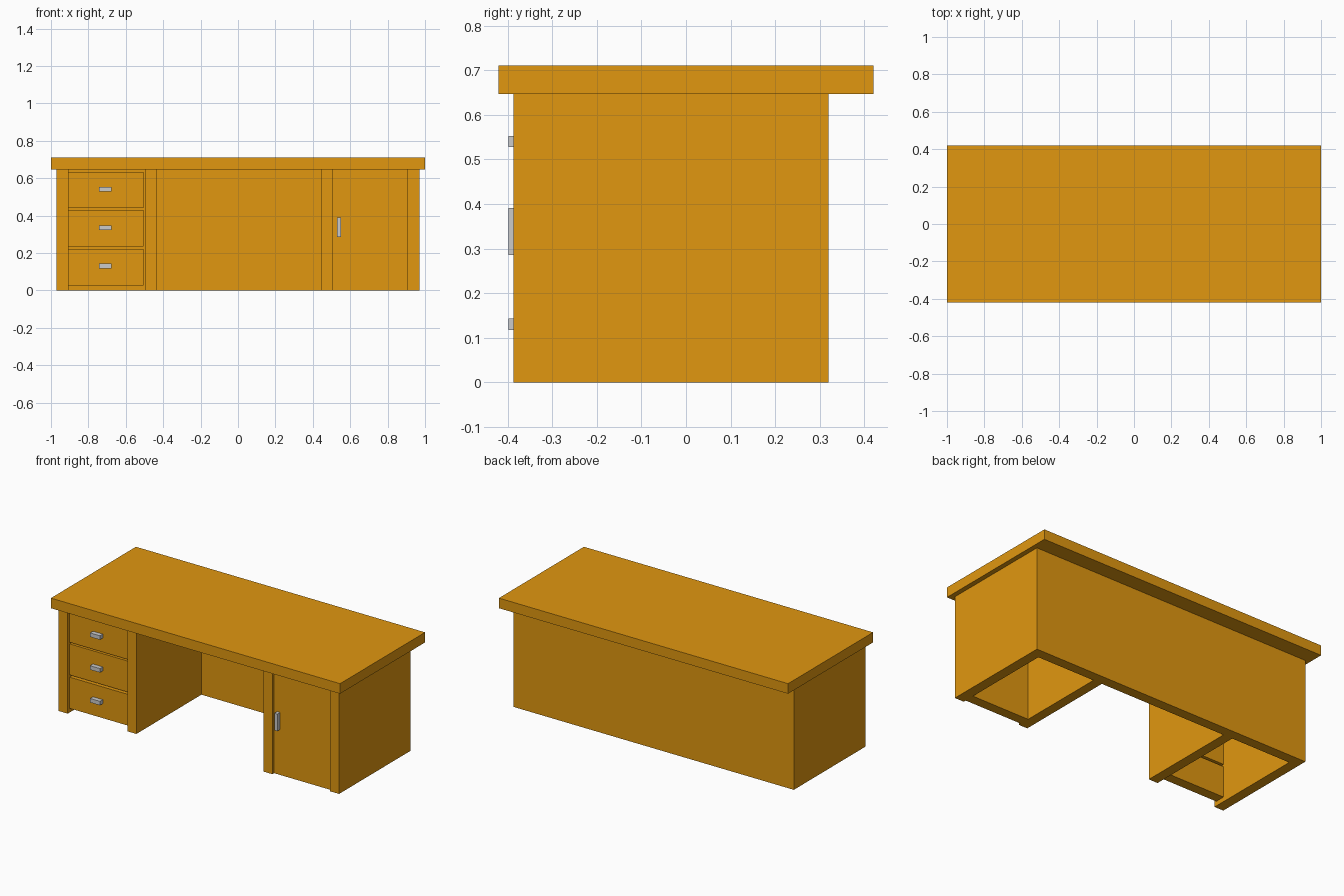
import bpy

if "Cube" in bpy.data.objects:
    bpy.data.objects.remove(bpy.data.objects["Cube"])

wood = bpy.data.materials.new("wood")
wood.diffuse_color = (0.75, 0.31, 0.005, 1)
wood.use_nodes = True
wood.node_tree.nodes["Principled BSDF"].inputs["Base Color"].default_value = wood.diffuse_color

def box(name, x, y, z, mat=None):
    """Box spanning the (min, max) pairs on each axis."""
    bpy.ops.mesh.primitive_cube_add(size=1)
    ob = bpy.context.object
    ob.name = name
    for v in ob.data.vertices:
        for i, (lo, hi) in enumerate((x, y, z)):
            v.co[i] = lo if v.co[i] < 0 else hi
    if mat:
        ob.data.materials.append(mat)
    return ob

T = 0.064                    # board thickness
TOP = 0.647                  # underside of the desktop
FRONT, BACK = -0.387, 0.32   # carcass depth
FACE = (-0.37, -0.307)       # recessed drawer and door fronts
PULL = (-0.398, -0.37)       # handles

# Desktop
box("desktop", (-1, 1), (-0.42, 0.42), (TOP, 0.71), wood)

# Upright side boards of both pedestals
for name, x0, x1 in (("left_side", -0.97, -0.907), ("left_inner_side", -0.495, -0.432),
                     ("right_inner_side", 0.447, 0.508), ("right_side", 0.906, 0.97)):
    box(name, (x0, x1), (FRONT, BACK), (0, TOP), wood)

# Back board, split between the uprights
for name, x0, x1 in (("left_back", -0.907, -0.495), ("middle_back", -0.432, 0.447),
                     ("right_back", 0.508, 0.906)):
    box(name, (x0, x1), (BACK - T, BACK), (0, TOP), wood)

# Three drawer fronts with horizontal handles
for i, (z0, z1) in enumerate(((0.027, 0.222), (0.236, 0.43), (0.44, 0.634)), 1):
    box(f"drawer_front_{i}", (-0.905, -0.506), FACE, (z0, z1), wood)
    h = 0.13 + (i - 1) * 0.205
    box(f"drawer_handle_{i}", (-0.744, -0.676), PULL, (h - 0.0125, h + 0.0125))

# Cupboard door with a vertical handle
box("door", (0.508, 0.906), FACE, (0, TOP), wood)
box("door_handle", (0.53, 0.551), PULL, (0.285, 0.391))
